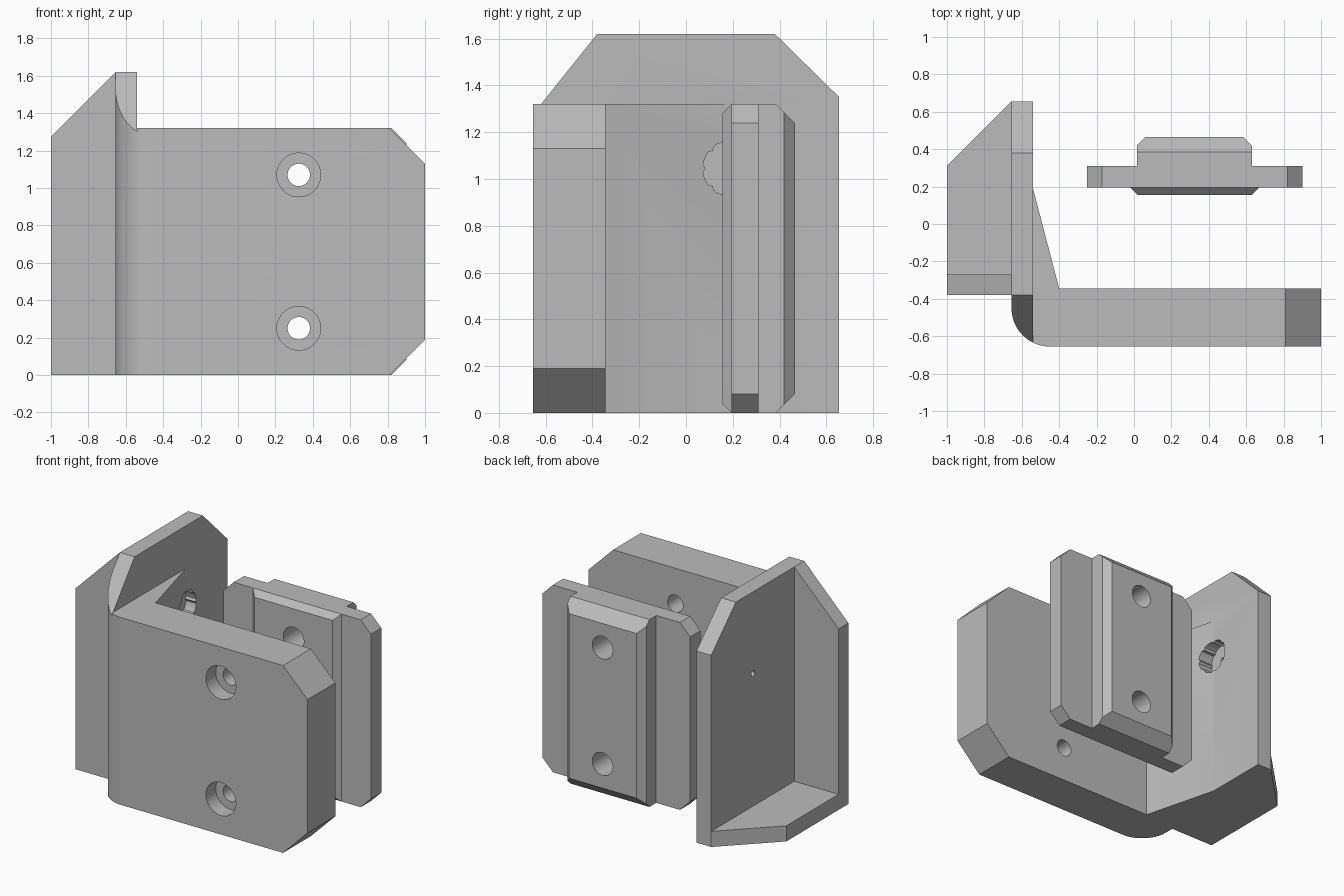
import bpy, bmesh, math
from mathutils import Vector

old = bpy.data.objects.get("Cube")
if old:
    bpy.data.objects.remove(old, do_unlink=True)

grey = bpy.data.materials.new("plain grey")
grey.use_nodes = True
COLOUR = (0.5, 0.5, 0.5, 1)
grey.diffuse_color = COLOUR
grey.node_tree.nodes["Principled BSDF"].inputs["Base Color"].default_value = COLOUR

TALL = 1.32      # height of the front plate and clamp
PEAK = 1.62      # height of the side plate


def make(name, bm):
    bmesh.ops.recalc_face_normals(bm, faces=bm.faces)
    mesh = bpy.data.meshes.new(name)
    bm.to_mesh(mesh)
    bm.free()
    obj = bpy.data.objects.new(name, mesh)
    bpy.context.collection.objects.link(obj)
    mesh.materials.append(grey)
    return obj


def prism(name, points, axis, low, high, planes=()):
    """Extrude a flat profile along an axis, then trim it by planes (point, outward normal)."""
    place = {"x": lambda a, b, t: (t, a, b),
             "y": lambda a, b, t: (a, t, b),
             "z": lambda a, b, t: (a, b, t)}[axis]
    bm = bmesh.new()
    face = bm.faces.new([bm.verts.new(place(a, b, low)) for a, b in points])
    out = bmesh.ops.extrude_face_region(bm, geom=[face])
    moved = [v for v in out["geom"] if isinstance(v, bmesh.types.BMVert)]
    bmesh.ops.translate(bm, verts=moved, vec=Vector(place(0, 0, high - low)))
    for point, normal in planes:
        geom = bm.verts[:] + bm.edges[:] + bm.faces[:]
        bmesh.ops.bisect_plane(bm, geom=geom, plane_co=point, plane_no=normal, clear_outer=True)
        bmesh.ops.holes_fill(bm, edges=[e for e in bm.edges if e.is_boundary], sides=0)
    return make(name, bm)


def circle(a, b, radius, count=40):
    return [(a + radius * math.cos(math.tau * i / count),
             b + radius * math.sin(math.tau * i / count)) for i in range(count)]


def chamfered(left, right, low, high, cut):
    return [(left + cut, low), (right - cut, low), (right, low + cut), (right, high - cut),
            (right - cut, high), (left + cut, high), (left, high - cut), (left, low + cut)]


def combine(target, others, operation):
    for other in others:
        mod = target.modifiers.new(operation, "BOOLEAN")
        mod.operation, mod.solver, mod.object = operation, "EXACT", other
        bpy.context.view_layer.objects.active = target
        bpy.ops.object.modifier_apply(modifier=mod.name)
        bpy.data.objects.remove(other, do_unlink=True)


def finish(obj):
    bpy.ops.object.select_all(action="DESELECT")
    obj.select_set(True)
    bpy.context.view_layer.objects.active = obj
    bpy.ops.object.shade_smooth_by_angle(angle=math.radians(25))


# Rounded corner shared by the side plate and the front plate
R, CX, CY = 0.205, -0.45, -0.45
split = math.acos((-0.54 - CX) / R)


def arc(start, end, count=10):
    return [(CX + R * math.cos(start + (end - start) * i / count),
             CY - R * math.sin(start + (end - start) * i / count)) for i in range(count + 1)]


# Side plate with sloping top corners
bracket = prism("bracket", [(-0.54, 0.655), (-0.655, 0.655)] + arc(math.pi, split),
                "z", 0, PEAK,
                [((0, -0.38, PEAK), (0, -0.30, 0.24)),
                 ((0, 0.38, PEAK), (0, 0.27, 0.275))])

# Front plate with gusset and clipped outer corners
front_plate = prism("front_plate", arc(split, math.pi / 2)
                    + [(1, -0.655), (1, -0.345), (-0.40, -0.345), (-0.54, 0.19)],
                    "z", 0, TALL,
                    [((1, 0, 1.13), (1, 0, 1)), ((1, 0, 0.19), (1, 0, -1))])

# Tray floor and tray front wall on the outside of the side plate
tray_floor = prism("tray_floor", [(-1, -0.38), (-0.6, -0.38), (-0.6, 0.655),
                                  (-0.655, 0.655), (-1, 0.31)], "z", 0, 0.11)
tray_wall = prism("tray_wall", [(-1, 0), (-0.6, 0), (-0.6, PEAK), (-0.655, PEAK), (-1, 1.275)],
                  "y", -0.38, -0.27)
combine(bracket, [front_plate, tray_floor, tray_wall], "UNION")

# Clamp plate, tapered front pad and chamfered rear block
clamp = prism("clamp", chamfered(-0.25, 0.9, 0, TALL, 0.08), "y", 0.195, 0.31)
S = 0.04
front_pad = prism("front_pad", [(-0.02, 0), (0.67, 0), (0.67, TALL), (-0.02, TALL)],
                  "y", 0.155, 0.25,
                  [((-0.02, 0.195, 0), (-1, -1, 0)), ((0.67, 0.195, 0), (1, -1, 0)),
                   ((0, 0.195, 0), (0, -1, -1)), ((0, 0.195, TALL), (0, -1, 1))])
rear_block = prism("rear_block", [(0.015, 0), (0.63, 0), (0.63, TALL), (0.015, TALL)],
                   "y", 0.25, 0.465,
                   [((0.015, 0.42, 0), (-1, 1, 0)), ((0.63, 0.42, 0), (1, 1, 0)),
                    ((0, 0.385, 0), (0, 1, -1)), ((0, 0.385, TALL), (0, 1, 1))])
combine(clamp, [front_pad, rear_block], "UNION")

# Screw holes through the front plate and clamp
for z in (0.25, 1.07):
    combine(bracket, [prism("bore", circle(0.325, z, 0.06), "y", -0.8, -0.2),
                      prism("counterbore", circle(0.325, z, 0.117), "y", -0.8, -0.545)],
            "DIFFERENCE")
    combine(clamp, [prism("clamp_bore", circle(0.325, z, 0.08), "y", 0, 0.6)], "DIFFERENCE")

# Notched socket and pin hole in the side plate
socket = []
for i in range(48):
    angle = math.tau * i / 48
    radius = 0.106 if i % 6 == 0 else 0.118
    socket.append((0.19 + radius * math.cos(angle), 1.045 + radius * math.sin(angle)))
combine(bracket, [prism("socket", socket, "x", -0.62, -0.3),
                  prism("pin_hole", circle(0.19, 1.045, 0.02, 16), "x", -0.8, -0.5)],
        "DIFFERENCE")

finish(bracket)
finish(clamp)
